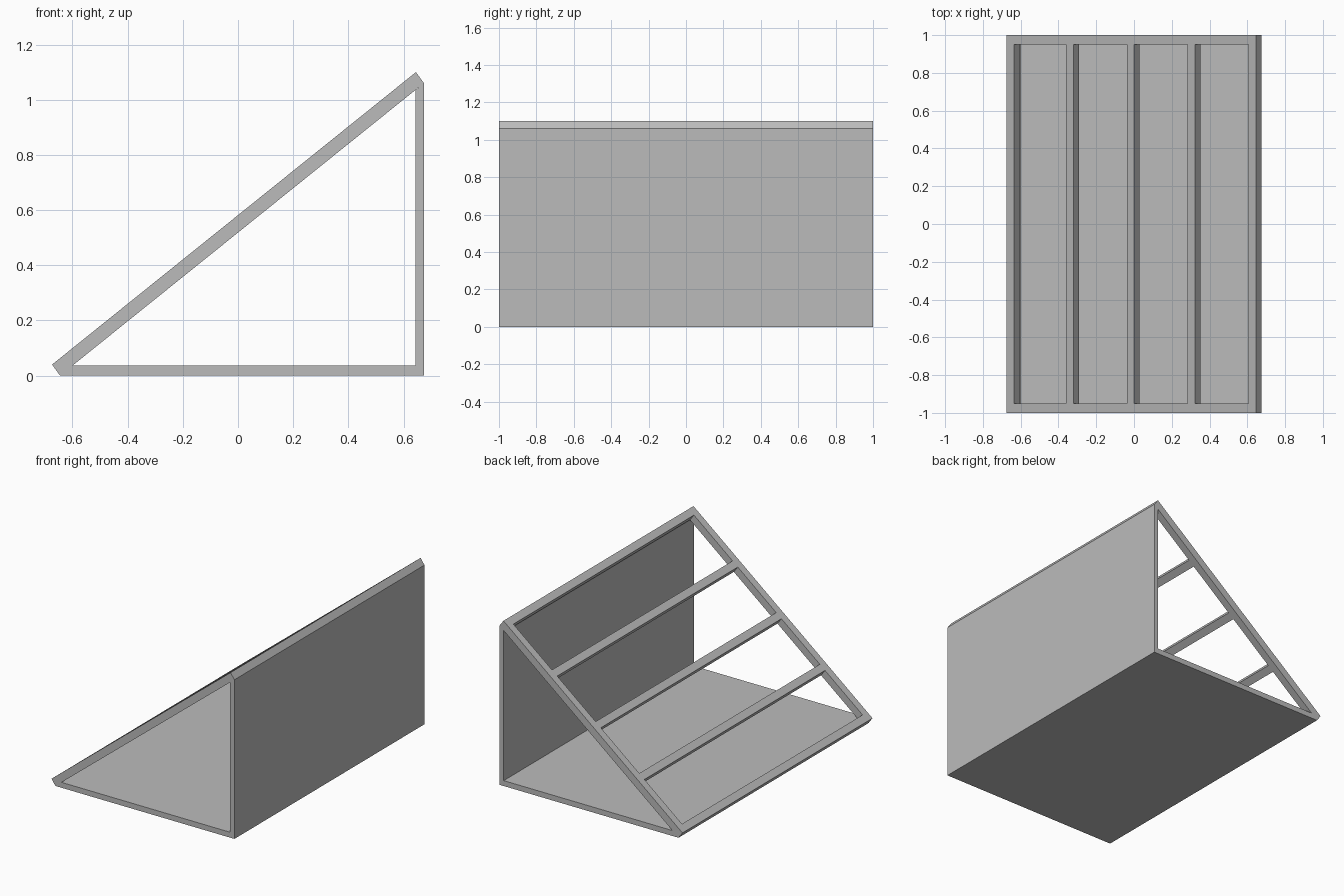
import bpy
import bmesh
from mathutils import Vector

if "Cube" in bpy.data.objects:
    bpy.data.objects.remove(bpy.data.objects["Cube"])

grey = bpy.data.materials.new("plain grey")
grey.use_nodes = True
grey.diffuse_color = (0.5, 0.5, 0.5, 1)
grey.node_tree.nodes["Principled BSDF"].inputs["Base Color"].default_value = (0.5, 0.5, 0.5, 1)


def finish(bm, name):
    bmesh.ops.recalc_face_normals(bm, faces=bm.faces)
    mesh = bpy.data.meshes.new(name)
    bm.to_mesh(mesh)
    bm.free()
    mesh.materials.append(grey)
    obj = bpy.data.objects.new(name, mesh)
    bpy.context.collection.objects.link(obj)
    return obj


def extrude(bm, offset):
    made = bmesh.ops.extrude_face_region(bm, geom=bm.faces[:])["geom"]
    verts = [v for v in made if isinstance(v, bmesh.types.BMVert)]
    bmesh.ops.translate(bm, verts=verts, vec=offset)


# Floor and upright wall, one L-shaped section trimmed along the slope
bm = bmesh.new()
section = [(-0.645, 0), (0.674, 0), (0.674, 1.06), (0.643, 1.035),
           (0.643, 0.036), (-0.6, 0.036)]
bm.faces.new([bm.verts.new((x, -1, z)) for x, z in section])
extrude(bm, Vector((0, 2, 0)))
finish(bm, "floor_and_wall")

# Sloping frame: a sheet of cells with four long openings, then thickened
foot = Vector((-0.674, 0, 0.04))
top = Vector((0.645, 0, 1.1))
thickness = Vector((0.029, 0, -0.04))
bar = 0.029
pitch = 0.2437
steps = [0, bar]
for i in range(1, 4):
    start = i * pitch - 0.005
    steps += [start, start + bar]
steps += [1 - bar, 1]
sides = [-1, -0.95, 0.95, 1]

bm = bmesh.new()
grid = [[bm.verts.new(foot.lerp(top, s) + Vector((0, y, 0))) for y in sides] for s in steps]
for i in range(len(steps) - 1):
    for j in range(3):
        if i % 2 and j == 1:
            continue  # window opening
        bm.faces.new((grid[i][j], grid[i + 1][j], grid[i + 1][j + 1], grid[i][j + 1]))
extrude(bm, thickness)
finish(bm, "sloping_window_frame")
